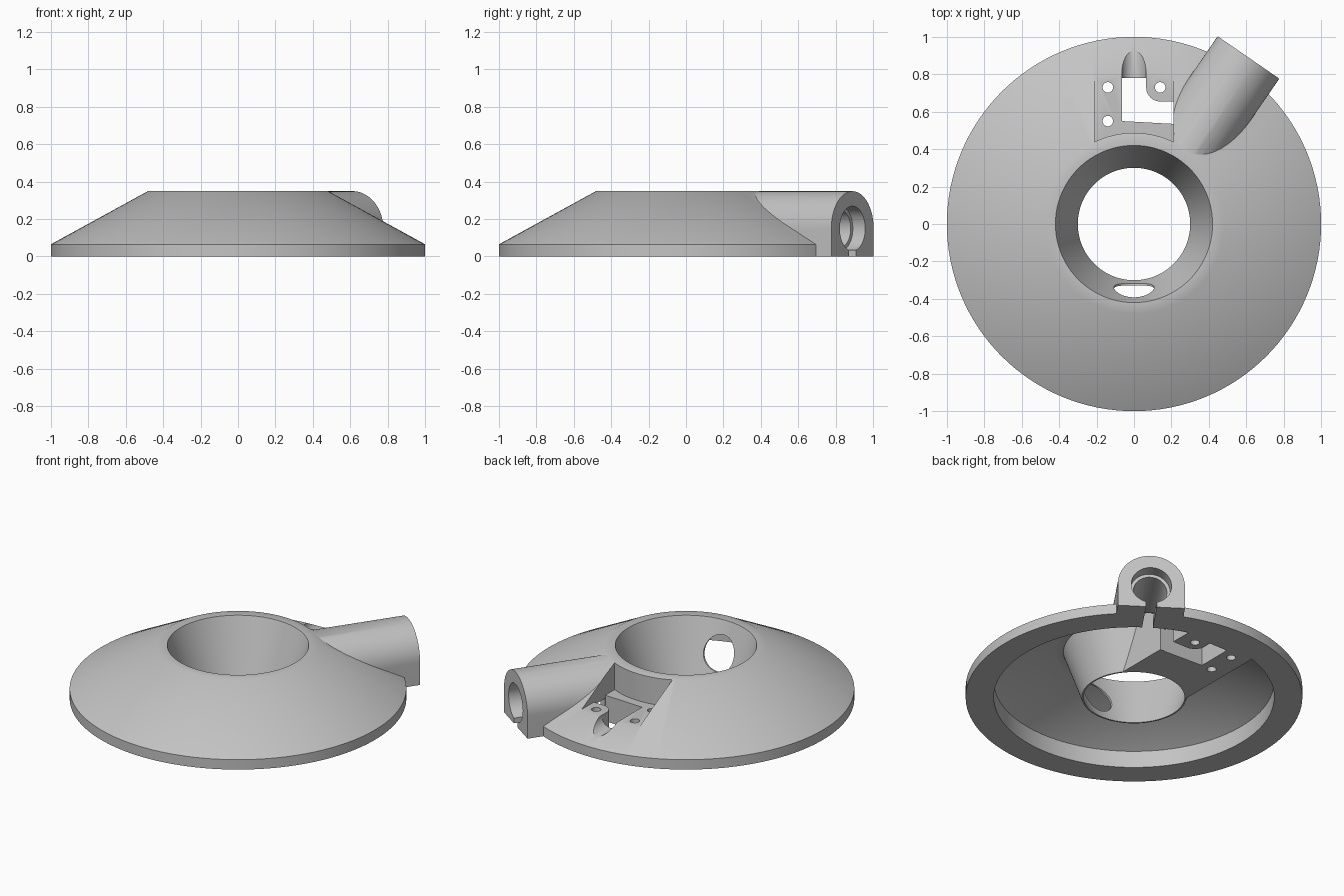
import bpy, bmesh, math
from mathutils import Matrix, Vector

cube = bpy.data.objects.get("Cube")
if cube:
    bpy.data.objects.remove(cube, do_unlink=True)

LOW = -0.1          # parts run below the base, then are trimmed flat
FLOOR = 0.17        # height of the pocket floor

grey = bpy.data.materials.new("plain_grey")
grey.use_nodes = True
grey.diffuse_color = (0.55, 0.55, 0.55, 1)
grey.node_tree.nodes["Principled BSDF"].inputs["Base Color"].default_value = (0.55, 0.55, 0.55, 1)


def finish(name, bm):
    bmesh.ops.recalc_face_normals(bm, faces=bm.faces)
    mesh = bpy.data.meshes.new(name)
    bm.to_mesh(mesh)
    bm.free()
    mesh.materials.append(grey)
    obj = bpy.data.objects.new(name, mesh)
    bpy.context.collection.objects.link(obj)
    return obj


def lathe(name, profile, steps=128):
    """Closed ring made by turning a closed (radius, z) profile."""
    bm = bmesh.new()
    rings = []
    for i in range(steps):
        a = math.tau * i / steps
        rings.append([bm.verts.new((r * math.cos(a), r * math.sin(a), z)) for r, z in profile])
    n = len(profile)
    for i in range(steps):
        p, q = rings[i], rings[(i + 1) % steps]
        for j in range(n):
            k = (j + 1) % n
            bm.faces.new((p[j], q[j], q[k], p[k]))
    return finish(name, bm)


def prism(name, points, start, end, matrix=Matrix()):
    """Outline in local xy, extruded along local z."""
    bm = bmesh.new()
    lower = [bm.verts.new(matrix @ Vector((x, y, start))) for x, y in points]
    upper = [bm.verts.new(matrix @ Vector((x, y, end))) for x, y in points]
    bm.faces.new(lower)
    bm.faces.new(upper)
    n = len(points)
    for i in range(n):
        j = (i + 1) % n
        bm.faces.new((lower[i], lower[j], upper[j], upper[i]))
    return finish(name, bm)


def arc(cx, cy, r, a0, a1, steps):
    angles = [math.radians(a0 + (a1 - a0) * i / steps) for i in range(steps + 1)]
    return [(cx + r * math.cos(a), cy + r * math.sin(a)) for a in angles]


def circle(cx, cy, r, steps=48):
    return arc(cx, cy, r, 0, 360, steps)[:-1]


def rect(x0, x1, y0, y1):
    return [(x0, y0), (x1, y0), (x1, y1), (x0, y1)]


def radial(degrees):
    """Frame whose local z points outward and local y points up."""
    a = math.radians(degrees)
    c, s = math.cos(a), math.sin(a)
    return Matrix(((-s, 0, c, 0), (c, 0, s, 0), (0, 1, 0, 0), (0, 0, 0, 1)))


def combine(target, tool, operation="DIFFERENCE"):
    tool.hide_render = True
    mod = target.modifiers.new("combine", "BOOLEAN")
    mod.operation = operation
    mod.solver = "EXACT"
    mod.object = tool
    bpy.context.view_layer.objects.active = target
    bpy.ops.object.modifier_apply(modifier=mod.name)
    bpy.data.objects.remove(tool, do_unlink=True)


# Conical body with a funnel-shaped centre opening
body = lathe("conical_base", [(0.266, LOW), (1, LOW), (1, 0.065), (0.48, 0.35), (0.42, 0.35)])

# Arched side tube running outward
tube_frame = radial(55.5)
arch = [(0.2, LOW)] + arc(0, 0.149, 0.2, 0, 180, 40) + [(-0.2, LOW)]
combine(body, prism("side_tube", arch, 0.47, 1.08, tube_frame), "UNION")

# Hollow underside, leaving a solid block under the pocket
hollow = lathe("hollow", [(0.276, LOW * 2), (0.833, LOW * 2), (0.833, 0.11),
                          (0.47, 0.31), (0.419, 0.31), (0.31, 0)])
combine(hollow, prism("block", rect(-0.245, 0.245, 0.05, 1.1), LOW * 3, 0.5))
combine(body, hollow)

# Pocket with a curved front wall
half = math.degrees(math.asin(0.21 / 0.487))
pocket = arc(0, 0, 0.487, 90 + half, 90 - half, 24) + [(0.21, 1.1), (-0.21, 1.1)]
combine(body, prism("pocket", pocket, FLOOR, 0.6))

# Opening through the pocket floor, wider underneath, around a rounded post
for right_side, top in ((0.21, FLOOR + 0.05), (0.27, FLOOR - 0.02)):
    opening = ([(-0.065, 0.78), (-0.065, 0.55), (right_side, 0.535), (right_side, 0.655)]
               + arc(0.14, 0.73, 0.075, 270, 180, 12) + [(0.065, 0.78)])
    combine(body, prism("opening", opening, LOW * 2, top))

# Screw holes
for x, y in ((-0.14, 0.73), (0.14, 0.73), (-0.14, 0.55)):
    combine(body, prism("screw_hole", circle(x, y, 0.028, 32), LOW * 2, 0.3))

# Round groove leading outward from the opening
combine(body, prism("groove", circle(0, FLOOR, 0.065), 0.7, 1.1, radial(90)))

# Stepped tube bore with a slot along its base
combine(body, prism("bore", circle(0, 0.149, 0.1), 0.58, 1.2, tube_frame))
combine(body, prism("counterbore", circle(0, 0.149, 0.12), 1.0, 1.2, tube_frame))
combine(body, prism("slot", rect(-0.032, 0.032, LOW * 2, 0.1), 0.7, 1.2, tube_frame))

# Round hole through the front of the funnel wall
combine(body, prism("funnel_hole", circle(0, 0.16, 0.108), 0.2, 0.48, radial(-90)))

# Trim the base flat
combine(body, prism("trim", rect(-2, 2, -2, 2), -1, 0))

bpy.ops.object.select_all(action="DESELECT")
body.select_set(True)
bpy.context.view_layer.objects.active = body
bpy.ops.object.shade_smooth_by_angle(angle=math.radians(30))
